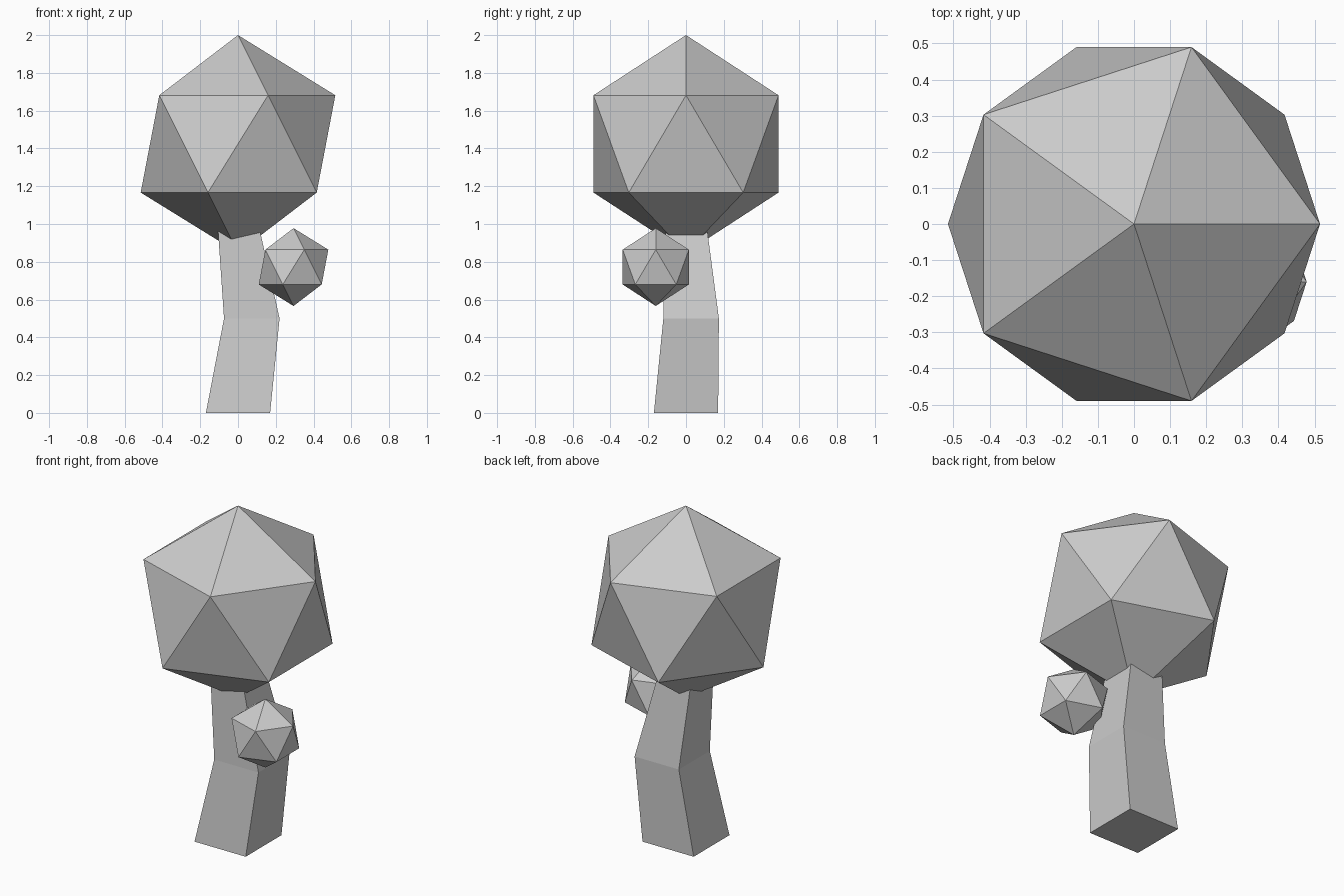
import bpy, bmesh

if "Cube" in bpy.data.objects:
    bpy.data.objects.remove(bpy.data.objects["Cube"])


def leaf_ball(name, location, radius):
    bpy.ops.mesh.primitive_ico_sphere_add(subdivisions=1, radius=radius, location=location)
    bpy.context.object.name = name


# Bent square trunk: (centre x, centre y, z, half width) per section
sections = [(0, 0, 0, 0.17), (0.073, 0.027, 0.5, 0.147), (0, 0, 1.0, 0.108)]
bm = bmesh.new()
rings = [[bm.verts.new((x + sx * h, y + sy * h, z))
          for sx, sy in ((-1, -1), (1, -1), (1, 1), (-1, 1))]
         for x, y, z, h in sections]
for low, high in zip(rings, rings[1:]):
    for i in range(4):
        j = (i + 1) % 4
        bm.faces.new((low[i], low[j], high[j], high[i]))
bm.faces.new(rings[0][::-1])
bm.faces.new(rings[-1])
mesh = bpy.data.meshes.new("trunk")
bm.to_mesh(mesh)
bm.free()
bpy.context.collection.objects.link(bpy.data.objects.new("trunk", mesh))

# Main crown and small side clump of leaves
leaf_ball("crown", (0, 0, 1.424), 0.576)
leaf_ball("side_leaf_clump", (0.294, -0.16, 0.772), 0.206)
